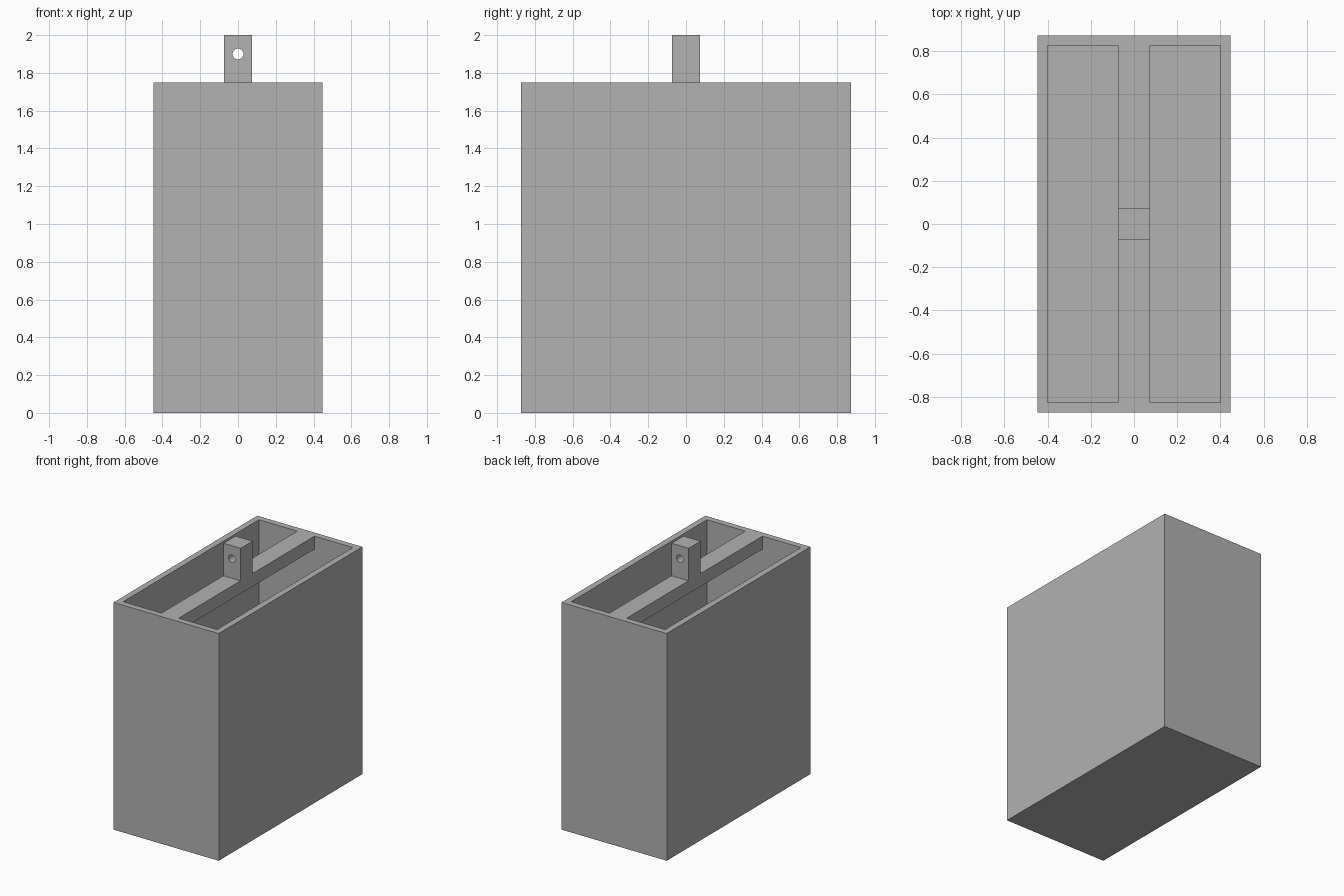
import bpy
import bmesh
from mathutils import Matrix, Vector

if "Cube" in bpy.data.objects:
    bpy.data.objects.remove(bpy.data.objects["Cube"])

# Overall sizes
HALF_W, HALF_D, BODY_H = 0.448, 0.874, 1.75
WALL = 0.048
BAR_HALF, BAR_DEPTH = 0.073, 0.10
TOP = 2.0
HOLE_Z, HOLE_R = 1.9, 0.029

grey = bpy.data.materials.new("plain grey")
grey.use_nodes = True
colour = (0.445, 0.445, 0.445, 1)
grey.diffuse_color = colour
grey.node_tree.nodes["Principled BSDF"].inputs["Base Color"].default_value = colour


def make_object(name, bm):
    bmesh.ops.recalc_face_normals(bm, faces=bm.faces)
    mesh = bpy.data.meshes.new(name)
    bm.to_mesh(mesh)
    bm.free()
    mesh.materials.append(grey)
    obj = bpy.data.objects.new(name, mesh)
    bpy.context.collection.objects.link(obj)
    return obj


def extrude_profile(name, points, half_depth):
    """Extrude an x-z outline along y, centred on y = 0."""
    bm = bmesh.new()
    face = bm.faces.new([bm.verts.new((x, -half_depth, z)) for x, z in points])
    new = bmesh.ops.extrude_face_region(bm, geom=[face])["geom"]
    verts = [v for v in new if isinstance(v, bmesh.types.BMVert)]
    bmesh.ops.translate(bm, verts=verts, vec=Vector((0, 2 * half_depth, 0)))
    return make_object(name, bm)


def block(name, half_w, half_d, z0, z1):
    outline = [(-half_w, z0), (half_w, z0), (half_w, z1), (-half_w, z1)]
    return extrude_profile(name, outline, half_d)


def cut(target, cutter):
    cutter.hide_render = True
    mod = target.modifiers.new("cut", 'BOOLEAN')
    mod.operation = 'DIFFERENCE'
    mod.solver = 'EXACT'
    mod.object = cutter
    bpy.context.view_layer.objects.active = target
    bpy.ops.object.modifier_apply(modifier=mod.name)
    bpy.data.objects.remove(cutter)


# Open box: the hollow is notched at the top so a shallow cross bar remains
body = block("box_with_cross_bar", HALF_W, HALF_D, 0, BODY_H)
inner = HALF_W - WALL
bar_bottom = BODY_H - BAR_DEPTH
right_half = [(inner, WALL), (inner, TOP), (BAR_HALF, TOP), (BAR_HALF, bar_bottom)]
outline = right_half + [(-x, z) for x, z in reversed(right_half)]
cut(body, extrude_profile("hollow_cutter", outline, HALF_D - WALL))

# Hanging tab with a round hole from front to back
tab = block("hanging_tab", BAR_HALF, BAR_HALF, BODY_H, TOP)
bm = bmesh.new()
bmesh.ops.create_cone(
    bm, cap_ends=True, segments=32, radius1=HOLE_R, radius2=HOLE_R, depth=1,
    matrix=Matrix.Translation((0, 0, HOLE_Z)) @ Matrix.Rotation(1.5707963, 4, 'X'))
cut(tab, make_object("hole_cutter", bm))

# Smooth the hole, keep the corners sharp
bpy.ops.object.select_all(action='DESELECT')
tab.select_set(True)
bpy.context.view_layer.objects.active = tab
bpy.ops.object.shade_smooth_by_angle()
